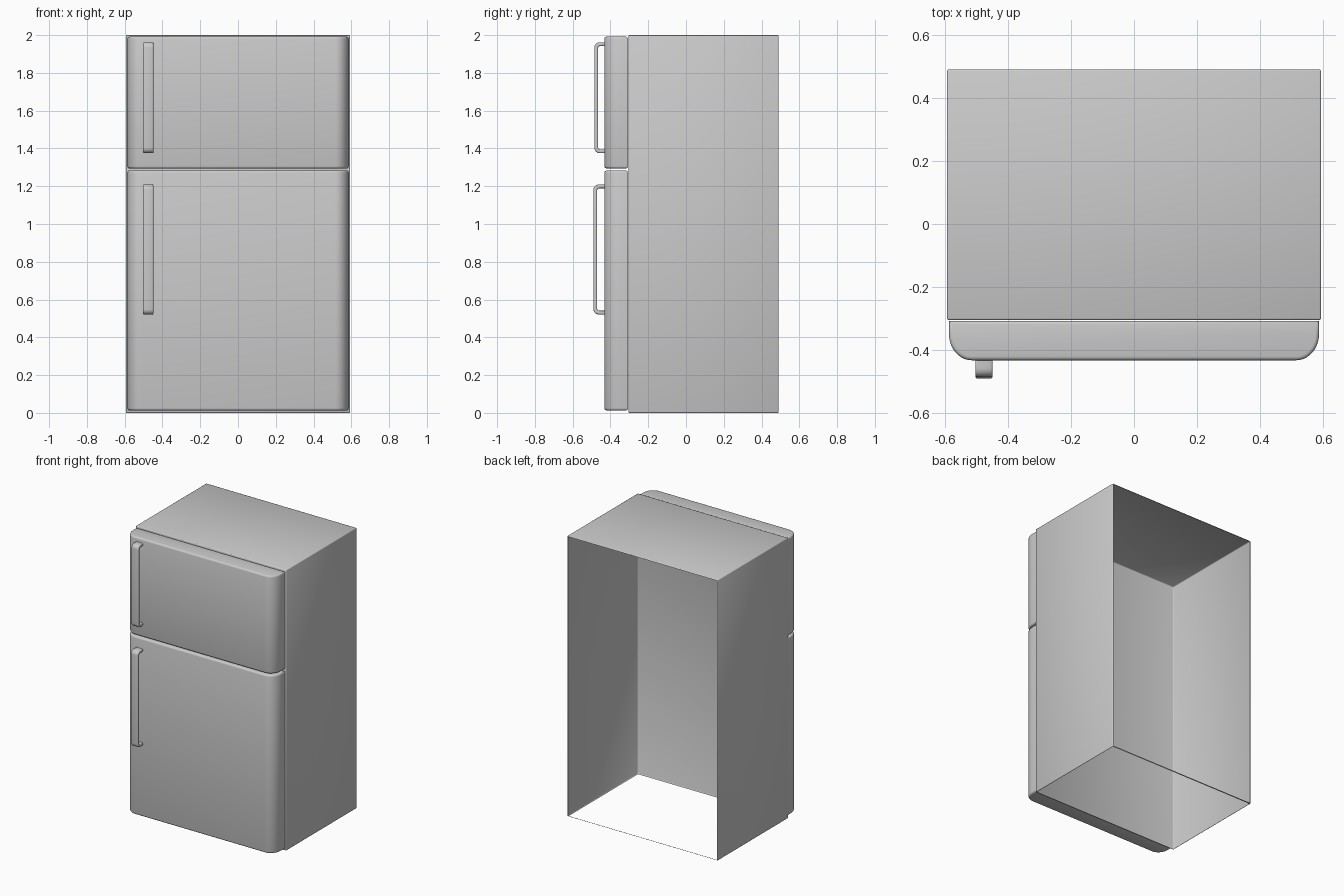
import bpy, bmesh, math
from mathutils import Vector

if "Cube" in bpy.data.objects:
    bpy.data.objects.remove(bpy.data.objects["Cube"])


def finish(name, bm, angle):
    bmesh.ops.recalc_face_normals(bm, faces=bm.faces)
    me = bpy.data.meshes.new(name)
    bm.to_mesh(me)
    bm.free()
    ob = bpy.data.objects.new(name, me)
    bpy.context.collection.objects.link(ob)
    bpy.ops.object.select_all(action='DESELECT')
    ob.select_set(True)
    bpy.context.view_layer.objects.active = ob
    bpy.ops.object.shade_smooth_by_angle(angle=math.radians(angle))
    return ob


def prism(outline, depth):
    """Extrude a closed 3D outline along a vector."""
    bm = bmesh.new()
    face = bm.faces.new([bm.verts.new(p) for p in outline])
    ext = bmesh.ops.extrude_face_region(bm, geom=[face], use_keep_orig=True)
    verts = [g for g in ext['geom'] if isinstance(g, bmesh.types.BMVert)]
    bmesh.ops.translate(bm, verts=verts, vec=depth)
    bmesh.ops.recalc_face_normals(bm, faces=bm.faces)
    return bm


def bevel_caps(bm, axis, width, segments):
    """Round the rims of both end caps of a prism."""
    rims = [e for e in bm.edges
            if abs((e.verts[0].co - e.verts[1].co)[axis]) < 1e-5]
    bmesh.ops.bevel(bm, geom=rims, offset=width, segments=segments,
                    profile=0.5, affect='EDGES', clamp_overlap=True)


# Cabinet shell: fine edge bevels, open at the back and underneath
bm = bmesh.new()
bmesh.ops.create_cube(bm, size=1)
bmesh.ops.scale(bm, verts=bm.verts, vec=(1.186, 0.794, 2.0))
bmesh.ops.translate(bm, verts=bm.verts, vec=(0, 0.093, 1.0))
bmesh.ops.bevel(bm, geom=bm.edges[:], offset=0.005, segments=2,
                profile=0.5, affect='EDGES')
bm.normal_update()
openings = [f for f in bm.faces
            if f.calc_area() > 0.5 and (f.normal.y > 0.9 or f.normal.z < -0.9)]
bmesh.ops.delete(bm, geom=openings, context='FACES')
finish("cabinet", bm, 60)


# Doors: plan outline with big rounded front corners, extruded upwards
def door(name, z0, z1):
    half, back, front, rx, ry = 0.587, -0.307, -0.432, 0.072, 0.085
    right = [(half, back)]
    for i in range(11):
        a = math.pi / 2 * i / 10
        right.append((half - rx + rx * math.cos(a),
                      front + ry - ry * math.sin(a)))
    plan = right + [(-x, y) for x, y in reversed(right)]
    bm = prism([(x, y, z0) for x, y in plan], Vector((0, 0, z1 - z0)))
    bevel_caps(bm, 2, 0.012, 3)
    finish(name, bm, 50)


# Handles: U-shaped side profile with rounded elbows, extruded across
def handle(name, z0, z1, front):
    x0, x1, root, t = -0.503, -0.448, -0.425, 0.020

    def elbow(inset, radius):
        y, lo, hi = front + inset, z0 + inset, z1 - inset
        pts = [(root, lo)]
        for i in range(6):
            a = math.pi / 2 * i / 5
            pts.append((y + radius - radius * math.sin(a),
                        lo + radius - radius * math.cos(a)))
        return pts + [(py, lo + hi - pz) for py, pz in reversed(pts)]

    side = elbow(0, 0.028) + elbow(t, 0.010)[::-1]
    bm = prism([(x0, y, z) for y, z in side], Vector((x1 - x0, 0, 0)))
    bevel_caps(bm, 0, 0.006, 2)
    finish(name, bm, 50)


door("freezer_door", 1.294, 1.992)
door("fridge_door", 0.013, 1.283)
handle("freezer_handle", 1.375, 1.962, -0.485)
handle("fridge_handle", 0.521, 1.209, -0.490)
